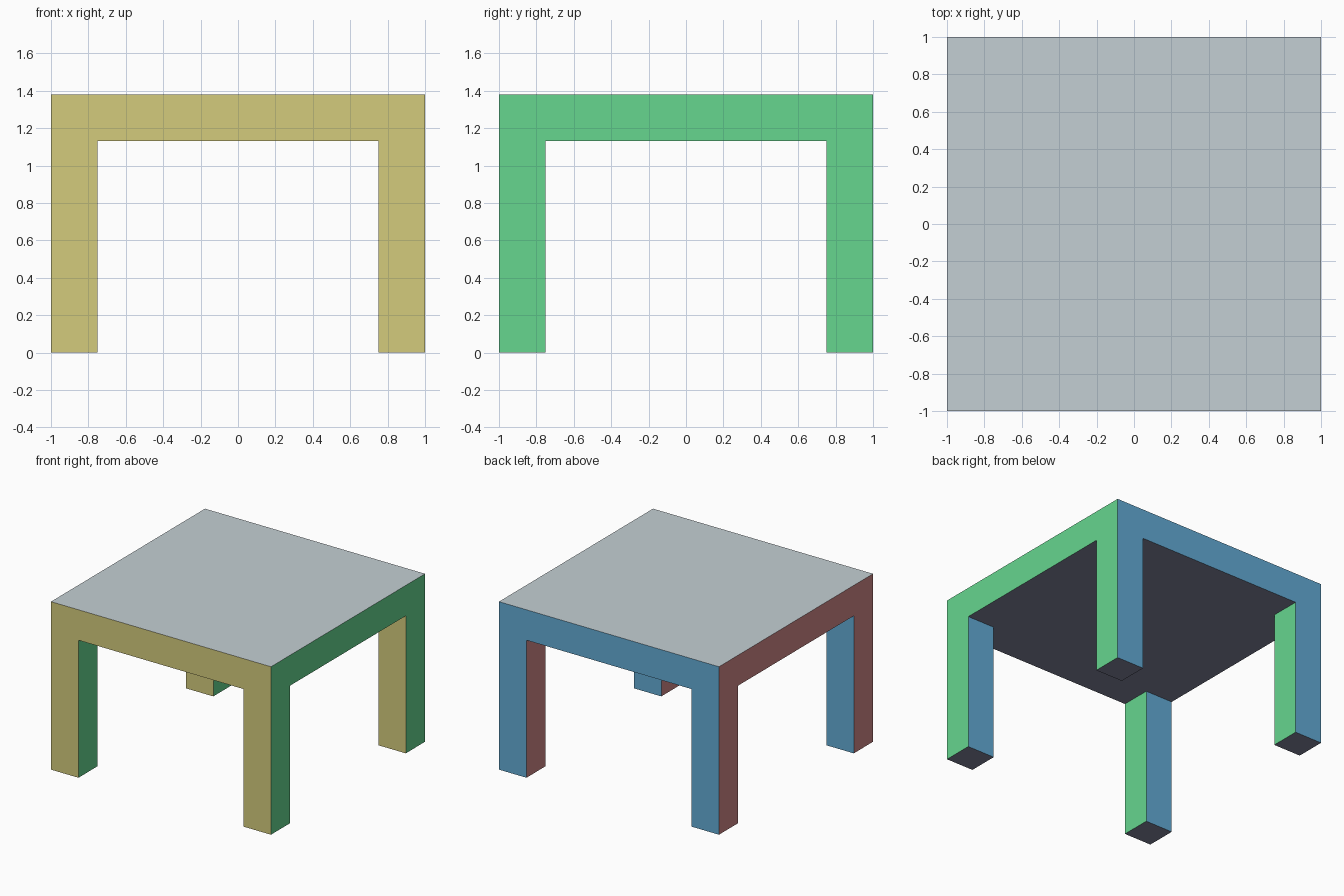
import bpy
import bmesh
from mathutils import Vector

if "Cube" in bpy.data.objects:
    bpy.data.objects.remove(bpy.data.objects["Cube"])

HALF = 1.0      # half width of the table
LEG = 0.25      # leg width
UNDER = 1.13    # underside of the top
TOP = 1.38      # upper surface


def linear(c):
    c /= 255
    return c / 12.92 if c <= 0.04045 else ((c + 0.055) / 1.055) ** 2.4


# One flat colour for each facing direction
SIDES = [
    ("front khaki", (0, -1, 0), (212, 203, 124)),
    ("right green", (1, 0, 0), (102, 214, 143)),
    ("back blue", (0, 1, 0), (99, 171, 213)),
    ("left salmon", (-1, 0, 0), (209, 136, 136)),
    ("top grey", (0, 0, 1), (196, 207, 212)),
    ("underside slate", (0, 0, -1), (128, 131, 155)),
]
materials = []
for name, _, rgb in SIDES:
    mat = bpy.data.materials.new(name)
    mat.diffuse_color = (*[linear(c) for c in rgb], 1)
    mat.use_nodes = True
    mat.node_tree.nodes["Principled BSDF"].inputs["Base Color"].default_value = mat.diffuse_color
    materials.append(mat)


def box(name, lo, hi, open_top=False):
    """Box between two corners, each face coloured by its direction."""
    lo, hi = Vector(lo), Vector(hi)
    bm = bmesh.new()
    bmesh.ops.create_cube(bm, size=1)
    bmesh.ops.scale(bm, vec=hi - lo, verts=bm.verts)
    bmesh.ops.translate(bm, vec=(lo + hi) / 2, verts=bm.verts)
    bm.normal_update()
    if open_top:
        hidden = [f for f in bm.faces if f.normal.z > 0.5]
        bmesh.ops.delete(bm, geom=hidden, context='FACES')
    for f in bm.faces:
        f.material_index = max(range(6), key=lambda i: f.normal.dot(Vector(SIDES[i][1])))
    mesh = bpy.data.meshes.new(name)
    bm.to_mesh(mesh)
    bm.free()
    for mat in materials:
        mesh.materials.append(mat)
    obj = bpy.data.objects.new(name, mesh)
    bpy.context.collection.objects.link(obj)
    return obj


# Thick square top
box("table_top", (-HALF, -HALF, UNDER), (HALF, HALF, TOP))

# Four corner legs, flush with the sides
for y, depth in ((-HALF, "front"), (HALF - LEG, "back")):
    for x, side in ((-HALF, "left"), (HALF - LEG, "right")):
        box(f"{depth}_{side}_leg", (x, y, 0), (x + LEG, y + LEG, UNDER), open_top=True)
